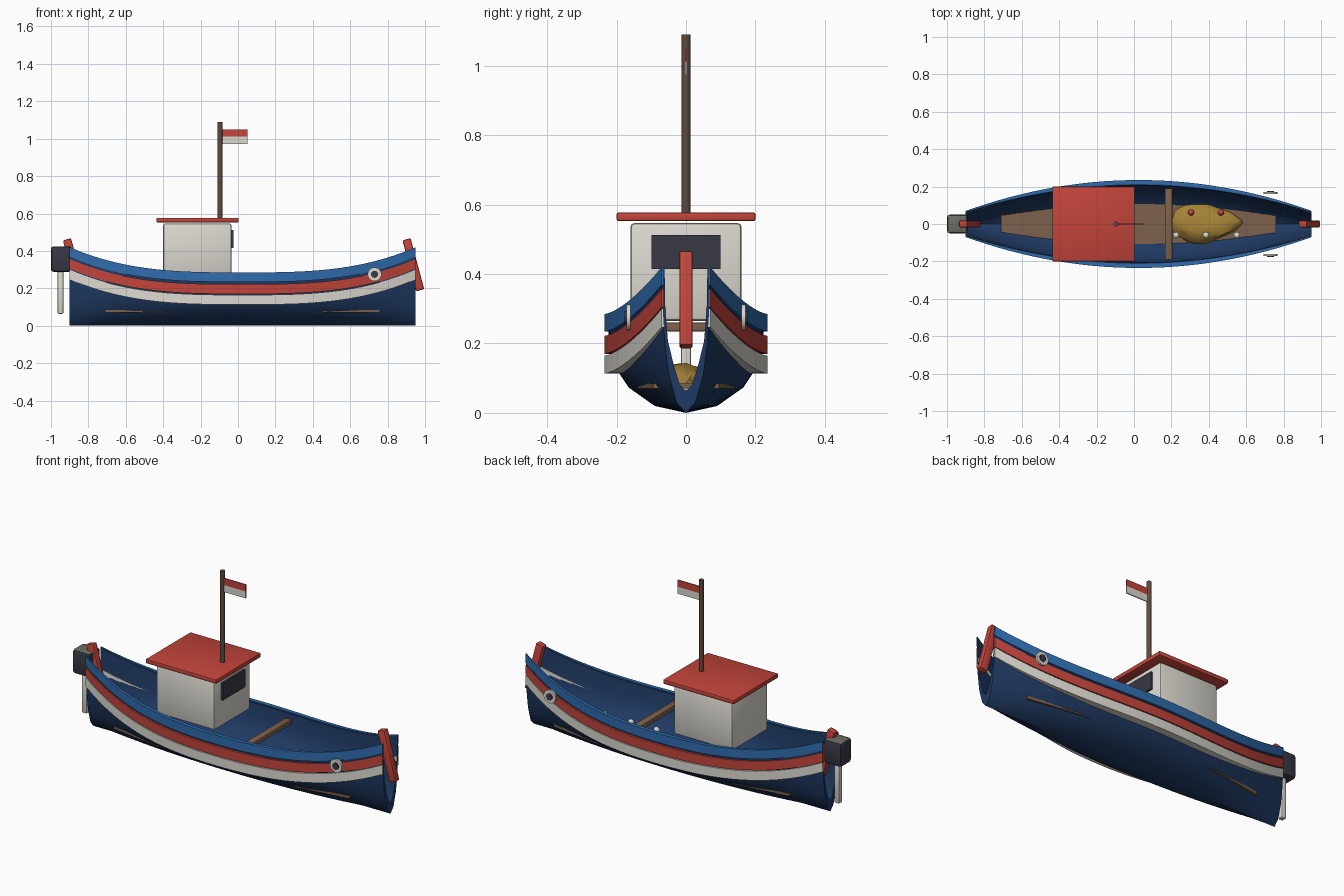
import bpy, bmesh, math
from mathutils import Vector, noise

if "Cube" in bpy.data.objects:
    bpy.data.objects.remove(bpy.data.objects["Cube"])


def mat(name, hexa):
    m = bpy.data.materials.new(name)
    c = [int(hexa[i:i + 2], 16) / 255 for i in (0, 2, 4)]
    m.diffuse_color = [v / 12.92 if v < 0.04 else ((v + 0.055) / 1.055) ** 2.4 for v in c] + [1]
    m.use_nodes = True
    m.node_tree.nodes["Principled BSDF"].inputs["Base Color"].default_value = m.diffuse_color
    return m


NAVY = mat("navy", "1f3a63")
BLUE = mat("sea_blue", "2f6cae")
RED = mat("red", "c2443a")
WHITE = mat("off_white", "dcd9d0")
BROWN = mat("wood_brown", "7d614c")
DARKWOOD = mat("dark_wood", "5f4a3e")
CHARCOAL = mat("charcoal", "383845")
GREY = mat("warm_grey", "6c6c66")
OCHRE = mat("ochre", "a58238")


def finish(name, bm, *mats, smooth=True):
    bmesh.ops.recalc_face_normals(bm, faces=bm.faces)
    me = bpy.data.meshes.new(name)
    bm.to_mesh(me)
    bm.free()
    ob = bpy.data.objects.new(name, me)
    bpy.context.collection.objects.link(ob)
    for m in mats:
        me.materials.append(m)
    if smooth:
        bpy.context.view_layer.objects.active = ob
        ob.select_set(True)
        bpy.ops.object.shade_smooth_by_angle(angle=math.radians(35))
        ob.select_set(False)
    return ob


def box(name, x, y, z, m, bevel=0.0, tilt=0.0):
    """Box from (min, max) ranges, optionally bevelled and tilted about y."""
    bm = bmesh.new()
    bmesh.ops.create_cube(bm, size=1)
    for v in bm.verts:
        v.co = Vector((v.co.x * (x[1] - x[0]), v.co.y * (y[1] - y[0]), v.co.z * (z[1] - z[0])))
    if bevel:
        bmesh.ops.bevel(bm, geom=bm.edges[:], offset=bevel, segments=2, profile=0.5, affect='EDGES')
    ob = finish(name, bm, m)
    ob.location = (sum(x) / 2, sum(y) / 2, sum(z) / 2)
    ob.rotation_euler.y = tilt
    return ob


def cylinder(name, loc, r, depth, m, sides=24, along_y=False):
    bm = bmesh.new()
    bmesh.ops.create_cone(bm, cap_ends=True, segments=sides, radius1=r, radius2=r, depth=depth)
    ob = finish(name, bm, m)
    ob.location = loc
    if along_y:
        ob.rotation_euler.x = math.pi / 2
    return ob


def loft(name, rings, m):
    bm = bmesh.new()
    rows = [[bm.verts.new(p) for p in ring] for ring in rings]
    n = len(rows[0])
    for a, b in zip(rows, rows[1:]):
        for i in range(n):
            bm.faces.new((a[i], a[(i + 1) % n], b[(i + 1) % n], b[i]))
    bm.faces.new(rows[0])
    bm.faces.new(rows[-1])
    return finish(name, bm, m)


# Hull plan and sheer curves
STATIONS = [-0.9 + 1.85 * i / 32 for i in range(33)]


def t_of(x):
    return (x - 0.025) / 0.925


def width(x):
    return 0.07 + 0.165 * (1 - t_of(x) ** 2)


def rise(x):
    return 0.135 * abs(t_of(x)) ** 3


# Hull shell, open at both ends
OUTER = [(0.225, 0.28), (0.221, 0.19), (0.203, 0.13), (0.165, 0.073), (0.09, 0.02)]
INNER = [(0.207, 0.28), (0.2, 0.2), (0.175, 0.14), (0.115, 0.09), (0.06, 0.055)]
outer = OUTER + [(0, 0.0)] + [(-y, z) for y, z in reversed(OUTER)]
inner = INNER + [(0, 0.042)] + [(-y, z) for y, z in reversed(INNER)]
section = outer + inner[::-1]
loft("hull", [[(x, y * width(x) / 0.235, z * (0.28 + rise(x)) / 0.28) for y, z in section]
              for x in STATIONS], NAVY)

# Painted rubbing strakes on both sides
for label, z0, z1, d, m in (("blue", 0.234, 0.285, 0.022, BLUE),
                            ("red", 0.17, 0.222, 0.026, RED),
                            ("white", 0.113, 0.165, 0.042, WHITE)):
    for side, s in (("left", 1), ("right", -1)):
        rings = []
        for x in STATIONS:
            w, r = width(x), rise(x)
            i = w - d * w / 0.235
            rings.append([(x, s * w, z0 + r), (x, s * w, z1 + r), (x, s * i, z1 + r), (x, s * i, z0 + r)])
        loft(f"{label}_strake_{side}", rings, m)

# Floorboard, tapered at the ends
loft("floorboard", [[(x, -w, 0.07), (x, w, 0.07), (x, w, 0.085), (x, -w, 0.085)]
                    for x, w in ((-0.71, 0.095), (-0.4, 0.14), (0.46, 0.14), (0.76, 0.095))], BROWN)

# Cross seat
box("seat", (0.165, 0.205), (-0.19, 0.19), (0.235, 0.26), BROWN, 0.003)

# Stem and stern posts
for name, xc in (("bow_post", 0.9375), ("stern_post", -0.878)):
    box(name, (xc - 0.0225, xc + 0.0225), (-0.019, 0.019), (0.185, 0.467), RED, 0.007, -math.atan2(0.075, 0.28))

# Cabin with window and roof
box("cabin", (-0.4, -0.035), (-0.16, 0.16), (0.265, 0.547), WHITE, 0.012)
box("cabin_window", (-0.037, -0.024), (-0.1, 0.1), (0.415, 0.513), CHARCOAL)
box("cabin_roof", (-0.437, 0.004), (-0.2, 0.2), (0.552, 0.577), RED, 0.006)

# Mast and two-band flag
cylinder("mast", (-0.096, 0, 0.825), 0.013, 0.53, DARKWOOD, 12)
box("flag_top", (-0.085, 0.05), (-0.003, 0.003), (1.012, 1.05), RED)
box("flag_bottom", (-0.085, 0.05), (-0.003, 0.003), (0.973, 1.012), WHITE)

# Outboard motor with lighter top
motor = box("motor", (-1.0, -0.89), (-0.05, 0.05), (0.288, 0.425), CHARCOAL, 0.015)
motor.data.materials.append(GREY)
for p in motor.data.polygons:
    p.material_index = int(p.normal.z > 0.8)
box("motor_leg", (-0.964, -0.934), (-0.015, 0.015), (0.063, 0.3), WHITE, 0.006)

# Painted eyes on the bow
for side, s in (("left", 1), ("right", -1)):
    cylinder(f"eye_white_{side}", (0.73, s * 0.166, 0.275), 0.037, 0.012, WHITE, 24, True)
    cylinder(f"eye_pupil_{side}", (0.73, s * 0.174, 0.275), 0.019, 0.006, CHARCOAL, 20, True)

# Heaped fishing net
bm = bmesh.new()
bmesh.ops.create_icosphere(bm, subdivisions=3, radius=1)
for v in bm.verts:
    c = v.co.copy()
    k = 1 + 0.22 * noise.noise(c * 1.8 + Vector((3, 1, 7)))
    taper = 1 - 0.45 * max(0, c.x)
    v.co = (0.39 + 0.19 * c.x * k, 0.11 * c.y * k * taper, 0.085 + 0.055 * max(c.z, -0.15) * k)
finish("fishing_net", bm, OCHRE)

# Net floats
for i, (x, y, m) in enumerate(((0.305, 0.062, RED), (0.465, 0.062, RED), (0.225, -0.06, WHITE),
                               (0.385, -0.06, WHITE), (0.55, -0.06, WHITE))):
    bm = bmesh.new()
    bmesh.ops.create_uvsphere(bm, u_segments=12, v_segments=8, radius=0.017)
    finish(f"net_float_{i + 1}", bm, m).location = (x, y, 0.135)
